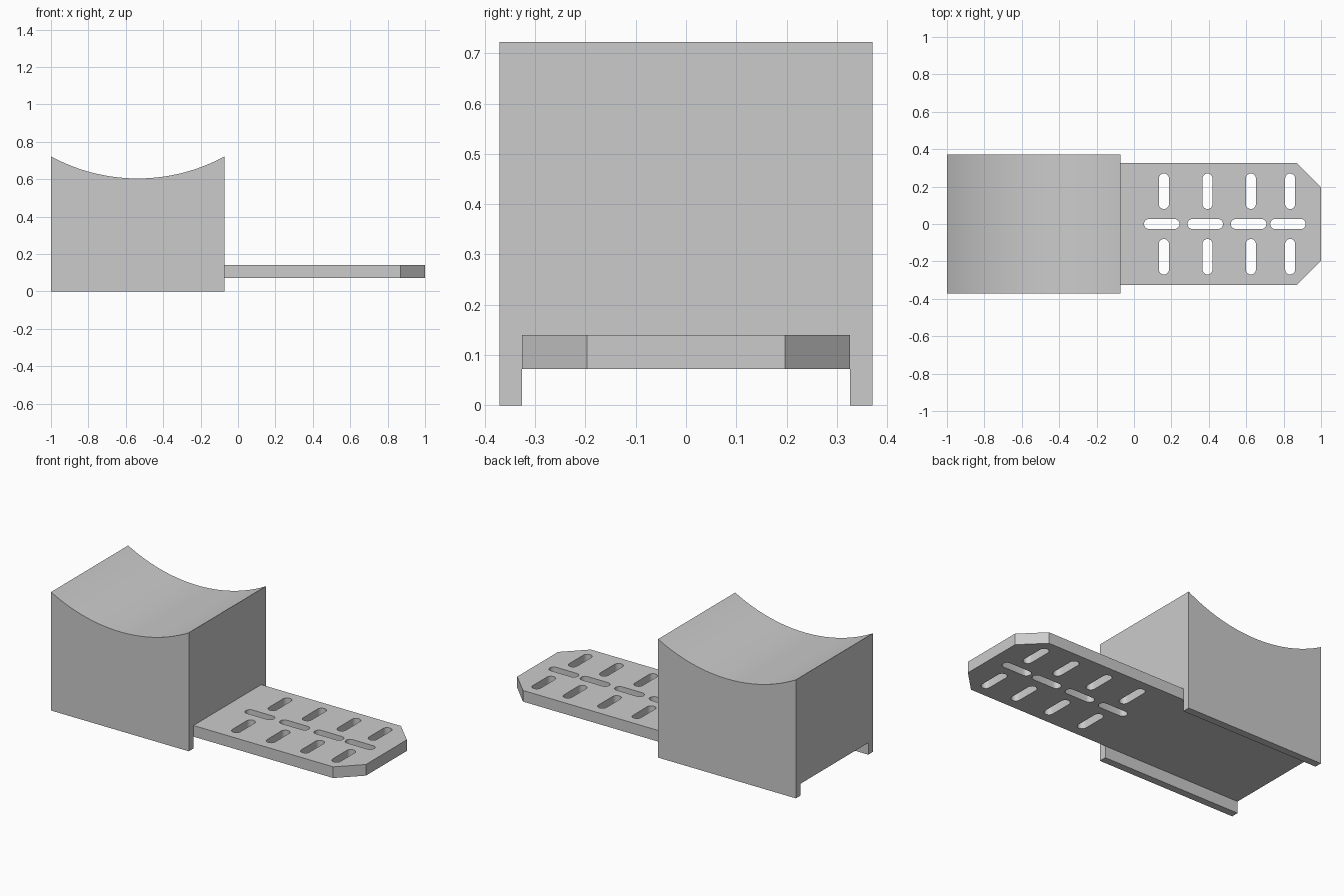
import bpy, bmesh, math
from mathutils import Vector

old = bpy.data.objects.get("Cube")
if old:
    bpy.data.objects.remove(old, do_unlink=True)

grey = bpy.data.materials.new("plain grey")
grey.use_nodes = True
grey.diffuse_color = (0.6, 0.6, 0.6, 1)
grey.node_tree.nodes["Principled BSDF"].inputs["Base Color"].default_value = (0.6, 0.6, 0.6, 1)

LEFT, STEP, RIGHT = -1.0, -0.072, 1.0
BLOCK_Y, PLATE_Y = 0.371, 0.326
PLATE_LOW, PLATE_TOP = 0.072, 0.14
RIM, DIP = 0.722, 0.604


def prism(name, outlines, direction):
    """Extrude closed outlines of 3D points along a direction."""
    bm = bmesh.new()
    for points in outlines:
        face = bm.faces.new([bm.verts.new(p) for p in points])
        new = bmesh.ops.extrude_face_region(bm, geom=[face])["geom"]
        verts = [v for v in new if isinstance(v, bmesh.types.BMVert)]
        bmesh.ops.translate(bm, verts=verts, vec=Vector(direction))
    bmesh.ops.recalc_face_normals(bm, faces=bm.faces[:])
    mesh = bpy.data.meshes.new(name)
    bm.to_mesh(mesh)
    bm.free()
    mesh.materials.append(grey)
    obj = bpy.data.objects.new(name, mesh)
    bpy.context.collection.objects.link(obj)
    return obj


def activate(obj):
    bpy.ops.object.select_all(action='DESELECT')
    obj.select_set(True)
    bpy.context.view_layer.objects.active = obj


def cut(obj, cutter):
    """Subtract the cutter from the object, then drop the cutter."""
    cutter.hide_render = True
    mod = obj.modifiers.new("cut", 'BOOLEAN')
    mod.operation = 'DIFFERENCE'
    mod.solver = 'EXACT'
    mod.object = cutter
    activate(obj)
    bpy.ops.object.modifier_apply(modifier=mod.name)
    bpy.data.objects.remove(cutter, do_unlink=True)


def slot(cx, cy, along_y, length=0.19, width=0.054, steps=10):
    """Rounded slot outline below the plate."""
    r, half = width / 2, (length - width) / 2
    points = []
    for side in (1, -1):
        for i in range(steps + 1):
            a = math.pi * (i / steps - 0.5)
            u, v = side * (half + r * math.cos(a)), side * r * math.sin(a)
            x, y = (-v, u) if along_y else (u, v)
            points.append((cx + x, cy + y, 0))
    return points


# Block with a concave cradle on top
half = (STEP - LEFT) / 2
depth = RIM - DIP
radius = (half ** 2 + depth ** 2) / (2 * depth)
sweep = math.asin(half / radius)
mid = (LEFT + STEP) / 2
profile = [(LEFT, -BLOCK_Y, 0), (STEP, -BLOCK_Y, 0)]
for i in range(49):
    a = sweep * (1 - i / 24)
    profile.append((mid + radius * math.sin(a), -BLOCK_Y, DIP + radius * (1 - math.cos(a))))
block = prism("cradle_block", [profile], (0, 2 * BLOCK_Y, 0))

# Channel under the block, leaving two side rails
channel = [(LEFT - 0.1, -PLATE_Y, -0.1), (LEFT - 0.1, PLATE_Y, -0.1),
           (LEFT - 0.1, PLATE_Y, PLATE_LOW), (LEFT - 0.1, -PLATE_Y, PLATE_LOW)]
cut(block, prism("channel_cutter", [channel], (1.2, 0, 0)))
activate(block)
bpy.ops.object.shade_smooth_by_angle(angle=math.radians(30))

# Mounting plate with chamfered end corners
corner = [(STEP, PLATE_Y), (0.87, PLATE_Y), (RIGHT, 0.197)]
outline = corner + [(x, -y) for x, y in reversed(corner)]
plate = prism("mounting_plate", [[(x, y, PLATE_LOW) for x, y in outline]],
              (0, 0, PLATE_TOP - PLATE_LOW))

# Slots: a centre row lengthwise and two outer rows crosswise
slots = []
for x in (0.16, 0.393, 0.625, 0.835):
    slots.append(slot(x - 0.012, 0, False))
    for side in (1, -1):
        slots.append(slot(x, side * 0.175, True))
cut(plate, prism("slot_cutter", slots, (0, 0, 0.3)))
activate(plate)
bpy.ops.object.shade_smooth_by_angle(angle=math.radians(30))
